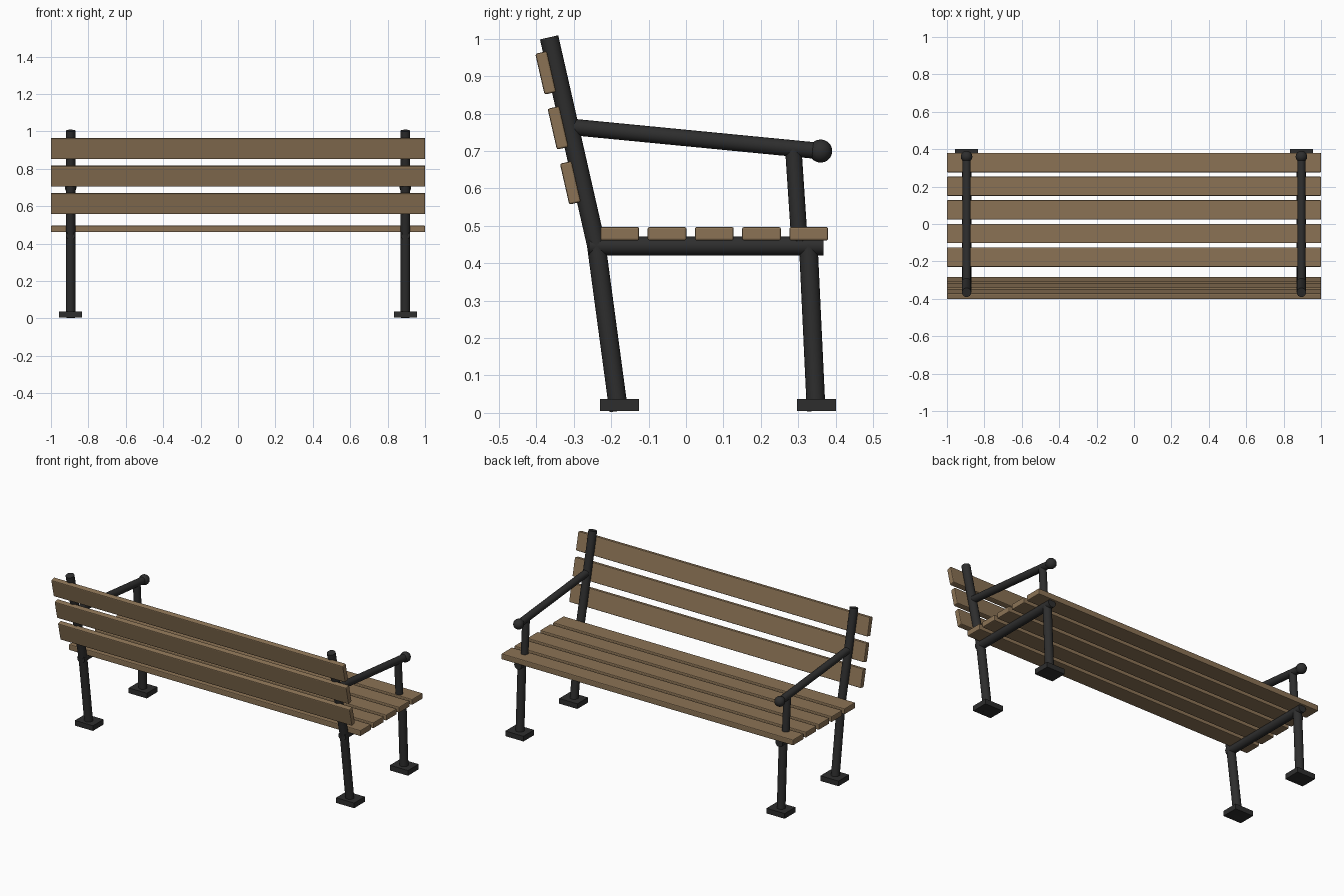
import bpy, math
from mathutils import Vector

if "Cube" in bpy.data.objects:
    bpy.data.objects.remove(bpy.data.objects["Cube"])


def material(name, rgb):
    m = bpy.data.materials.new(name)
    m.diffuse_color = (*rgb, 1)
    m.use_nodes = True
    m.node_tree.nodes["Principled BSDF"].inputs["Base Color"].default_value = m.diffuse_color
    return m


WOOD = material("brown wood", (0.258, 0.171, 0.091))
IRON = material("dark iron", (0.027, 0.027, 0.027))


def finish(name, mat, smooth=False):
    ob = bpy.context.object
    ob.name = name
    ob.data.materials.append(mat)
    if smooth:
        bpy.ops.object.shade_smooth_by_angle(angle=math.radians(40))
    return ob


def box(name, loc, size, mat, tilt=0, bevel=0):
    bpy.ops.mesh.primitive_cube_add(size=1, location=loc, rotation=(tilt, 0, 0))
    ob = finish(name, mat)
    ob.scale = size
    bpy.ops.object.transform_apply(location=False, rotation=False, scale=True)
    if bevel:
        mod = ob.modifiers.new("soft edges", 'BEVEL')
        mod.width = bevel
        mod.segments = 2


def tube(name, x, a, b, r):
    """Round bar between two (y, z) points at a given x."""
    a, b = Vector((x, *a)), Vector((x, *b))
    d = b - a
    bpy.ops.mesh.primitive_cylinder_add(
        vertices=16, radius=r, depth=d.length, location=(a + b) / 2,
        rotation=d.to_track_quat('Z', 'Y').to_euler())
    finish(name, IRON, True)


# seat slats
for i in range(5):
    box("seat_slat", (0, -0.177 + 0.1263 * i, 0.479), (2, 0.104, 0.036), WOOD, 0, 0.005)

# backrest slats, fixed behind the tilted posts
for i in range(3):
    box("back_slat", (0, -0.309 - 0.033 * i, 0.615 + 0.147 * i),
        (2, 0.032, 0.112), WOOD, math.radians(12.8), 0.005)

# iron frame at each end
for side, x in (("left", -0.895), ("right", 0.895)):
    tube("back_leg_" + side, x, (-0.18, 0.005), (-0.24, 0.45), 0.025)
    tube("back_post_" + side, x, (-0.24, 0.45), (-0.366, 1.004), 0.025)
    tube("front_leg_" + side, x, (0.348, 0.005), (0.327, 0.45), 0.025)
    tube("seat_rail_" + side, x, (-0.26, 0.446), (0.368, 0.446), 0.025)
    tube("arm_post_" + side, x, (0.304, 0.45), (0.287, 0.705), 0.022)
    tube("armrest_" + side, x, (-0.31, 0.765), (0.36, 0.70), 0.022)
    bpy.ops.mesh.primitive_uv_sphere_add(segments=16, ring_count=10, radius=0.031,
                                         location=(x, 0.36, 0.70))
    finish("armrest_knob_" + side, IRON, True)
    for part, y in (("back_foot_", -0.178), ("front_foot_", 0.349)):
        box(part + side, (x, y, 0.021), (0.124, 0.104, 0.032), IRON)
